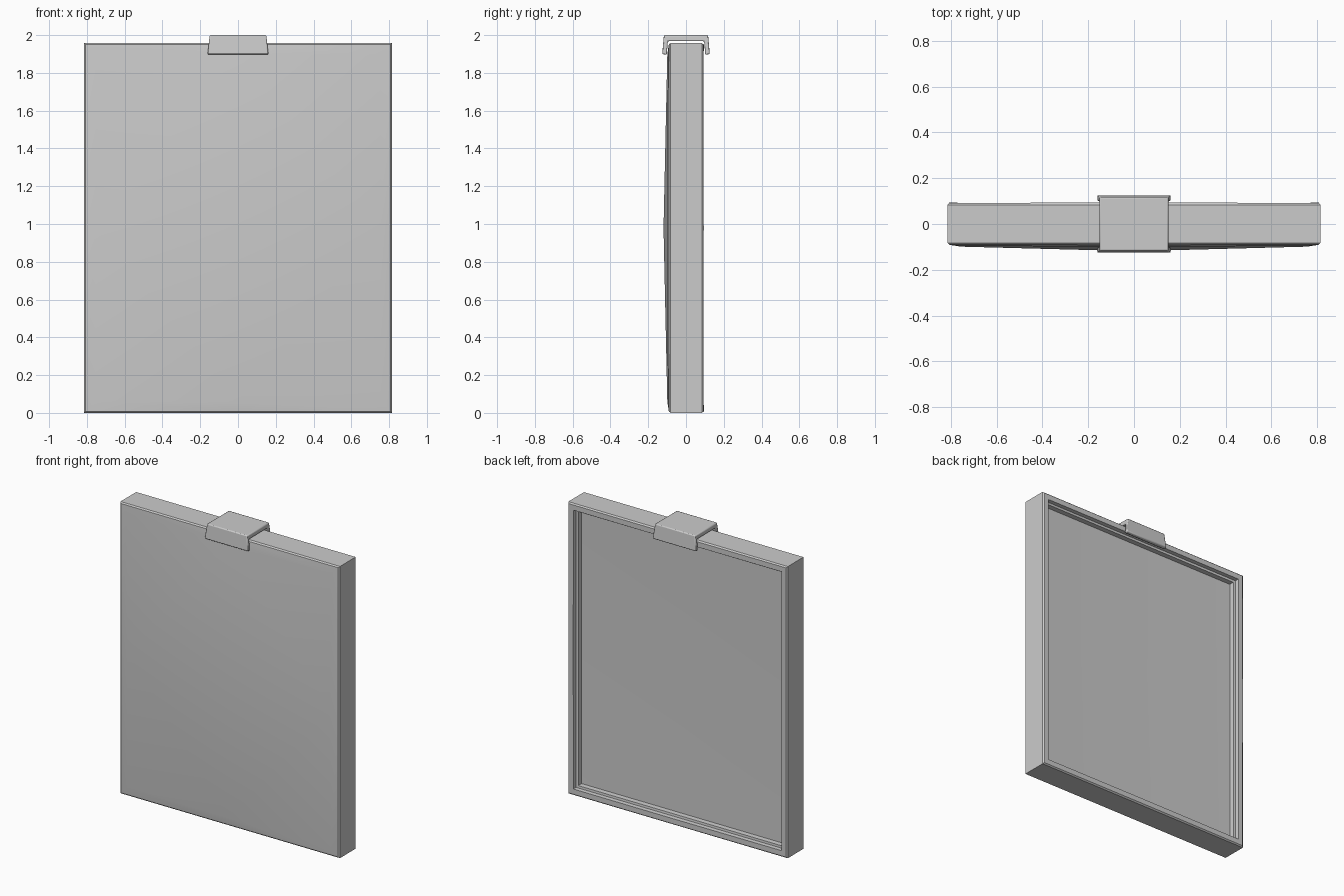
import bpy, bmesh

if "Cube" in bpy.data.objects:
    bpy.data.objects.remove(bpy.data.objects["Cube"])


def finish(name, bm, bevel):
    bmesh.ops.recalc_face_normals(bm, faces=bm.faces)
    mesh = bpy.data.meshes.new(name)
    bm.to_mesh(mesh)
    bm.free()
    obj = bpy.data.objects.new(name, mesh)
    bpy.context.collection.objects.link(obj)
    if bevel:
        mod = obj.modifiers.new("soft_edges", 'BEVEL')
        mod.width = bevel
        mod.segments = 2
        mod.limit_method = 'ANGLE'
        mod.angle_limit = 0.7
    bpy.context.view_layer.objects.active = obj
    obj.select_set(True)
    bpy.ops.object.shade_smooth_by_angle(angle=0.5)
    obj.select_set(False)
    return obj


# Stretched canvas: nested rectangles lofted from the front centre,
# round the rim and down into the recessed back
W, H, ZC = 0.815, 0.979, 0.979


def ring(bm, inset, y_corner, y_mid):
    w, h = W - inset, H - inset
    grid = [(-1, -1), (0, -1), (1, -1), (1, 0), (1, 1), (0, 1), (-1, 1), (-1, 0)]
    return [bm.verts.new((w * i, y_mid if i * j == 0 else y_corner, ZC + h * j))
            for i, j in grid]


def cap(bm, r, y):
    c = bm.verts.new((0, y, ZC))
    for k in range(0, 8, 2):
        bm.faces.new((r[k - 1], r[k], r[k + 1], c))


bm = bmesh.new()
rings = [ring(bm, *p) for p in (
    (0.060, -0.096, -0.099),   # edge of the bulging front
    (0.008, -0.090, -0.091),
    (0.000, -0.082, -0.082),   # rim
    (0.000, 0.084, 0.084),
    (0.008, 0.092, 0.094),     # folded border at the back
    (0.043, 0.092, 0.094),
    (0.045, 0.066, 0.066),     # step of the inner frame
    (0.060, 0.064, 0.064),
    (0.062, 0.032, 0.032),     # recessed back of the cloth
)]
cap(bm, rings[0], -0.119)
for a, b in zip(rings, rings[1:]):
    for k in range(8):
        bm.faces.new((a[k - 1], a[k], b[k], b[k - 1]))
cap(bm, rings[-1], 0.012)
finish("stretched_canvas", bm, 0)

# Clip on the top edge: U-shaped channel, flaring towards its lower edges
half = [(0.117, 2.0, 0.150), (0.126, 1.90, 0.161),
        (0.102, 1.895, 0.161), (0.096, 1.968, 0.152)]
profile = [(-y, z, x) for y, z, x in half] + half[::-1]
bm = bmesh.new()
sides = [[bm.verts.new((s * x, y, z)) for y, z, x in profile] for s in (-1, 1)]
n = len(profile)
for k in range(n):
    bm.faces.new((sides[0][k - 1], sides[0][k], sides[1][k], sides[1][k - 1]))
for s in sides:
    bm.faces.new((s[0], s[1], s[2], s[3]))      # front leg end
    bm.faces.new((s[4], s[5], s[6], s[7]))      # back leg end
    bm.faces.new((s[0], s[3], s[4], s[7]))      # top web end
finish("top_clip", bm, 0.006)
